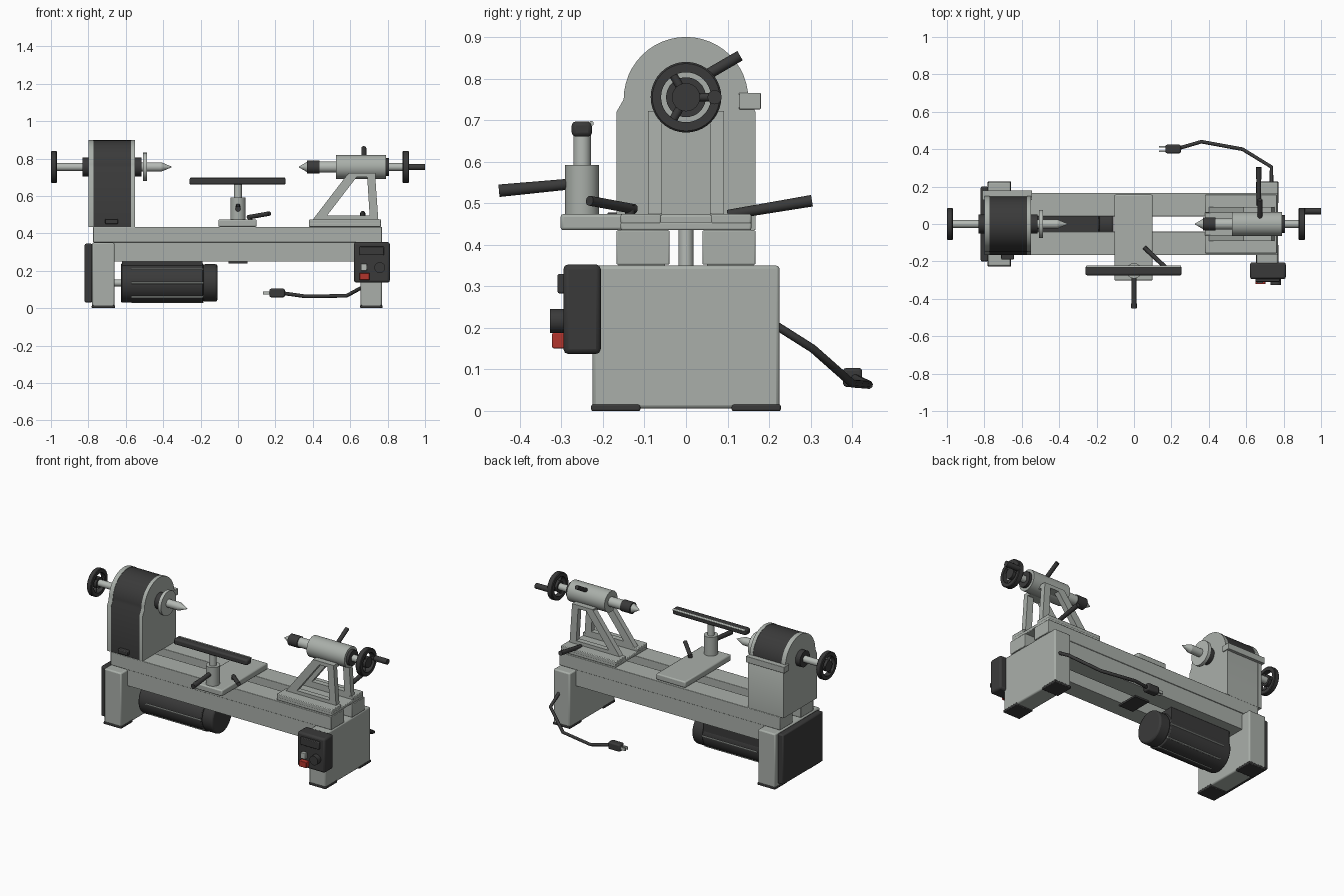
import bpy, bmesh, math
from mathutils import Vector

if "Cube" in bpy.data.objects:
    bpy.data.objects.remove(bpy.data.objects["Cube"])


def material(name, rgb):
    m = bpy.data.materials.new(name)
    m.diffuse_color = (*rgb, 1)
    m.use_nodes = True
    m.node_tree.nodes["Principled BSDF"].inputs["Base Color"].default_value = m.diffuse_color
    return m


GREY = material("grey paint", (0.40, 0.43, 0.40))
STEEL = material("pale steel", (0.46, 0.49, 0.46))
DARK = material("charcoal", (0.042, 0.042, 0.042))
RED = material("red", (0.45, 0.035, 0.025))
AXIS = 0.755  # height of the turning axis


def finish(name, bm, mat, bevel=0.0):
    bmesh.ops.recalc_face_normals(bm, faces=bm.faces[:])
    me = bpy.data.meshes.new(name)
    bm.to_mesh(me)
    bm.free()
    me.materials.append(mat)
    ob = bpy.data.objects.new(name, me)
    bpy.context.collection.objects.link(ob)
    if bevel:
        mod = ob.modifiers.new("bevel", 'BEVEL')
        mod.width, mod.segments = bevel, 2
    bpy.ops.object.select_all(action='DESELECT')
    ob.select_set(True)
    bpy.context.view_layer.objects.active = ob
    bpy.ops.object.shade_smooth_by_angle(angle=math.radians(35))
    return ob


def box(name, x, y, z, mat, bevel=0.0):
    bm = bmesh.new()
    bmesh.ops.create_cube(bm, size=1)
    for v in bm.verts:
        for i, (a, b) in enumerate((x, y, z)):
            v.co[i] = a if v.co[i] < 0 else b
    return finish(name, bm, mat, bevel)


def rod(name, p, q, r, mat, r2=None, seg=24, bevel=0.0):
    p, q = Vector(p), Vector(q)
    bm = bmesh.new()
    bmesh.ops.create_cone(bm, cap_ends=True, segments=seg, radius1=r,
                          radius2=r if r2 is None else r2, depth=(q - p).length)
    turn = (q - p).to_track_quat('Z', 'Y')
    for v in bm.verts:
        v.co = turn @ v.co + (p + q) / 2
    return finish(name, bm, mat, bevel)


def on_axis(name, x0, x1, r, mat, r2=None):
    return rod(name, (x0, 0, AXIS), (x1, 0, AXIS), r, mat, r2, 32)


def prism(name, pts, axis, a, b, mat, bevel=0.0):
    """Extrude a profile in (y, z) along x, or in (x, z) along y."""
    bm = bmesh.new()
    place = (lambda p, t: (t, *p)) if axis == 'x' else (lambda p, t: (p[0], t, p[1]))
    face = bm.faces.new([bm.verts.new(place(p, a)) for p in pts])
    out = bmesh.ops.extrude_face_region(bm, geom=[face])
    step = Vector((b - a, 0, 0) if axis == 'x' else (0, b - a, 0))
    bmesh.ops.translate(bm, vec=step, verts=[v for v in out['geom'] if isinstance(v, bmesh.types.BMVert)])
    return finish(name, bm, mat, bevel)


def handwheel(name, x0, x1):
    # rim spun around the axis, then hub and three spokes
    bm = bmesh.new()
    sec = [(x0, .06), (x1, .06), (x1, .081), (x1 - .004, .085), (x0 + .004, .085), (x0, .081)]
    n = 40
    loops = [[bm.verts.new((x, r * math.cos(i * math.tau / n), AXIS + r * math.sin(i * math.tau / n)))
              for x, r in sec] for i in range(n)]
    for i in range(n):
        a, b = loops[i], loops[(i + 1) % n]
        for j in range(len(sec)):
            k = (j + 1) % len(sec)
            bm.faces.new((a[j], a[k], b[k], b[j]))
    finish(name + "_rim", bm, DARK)
    on_axis(name + "_hub", x0, x1, .034, DARK)
    xm = (x0 + x1) / 2
    for d in (0, 120, 240):
        c, s = math.cos(math.radians(d)), math.sin(math.radians(d))
        rod(name + "_spoke", (xm, .02 * c, AXIS + .02 * s), (xm, .07 * c, AXIS + .07 * s), .01, DARK, seg=12)


# legs, with dark corner feet
for side, x0, x1 in (("left", -.78, -.66), ("right", .655, .77)):
    box(side + "_leg", (x0, x1), (-.225, .225), (.006, .35), GREY, .008)
    for s in (-1, 1):
        y = sorted((s * .11, s * .228))
        box(side + "_foot", (x0 - .002, x1 + .002), y, (0, .016), DARK, .004)

# bed: two rails with a deeper web under each
for s in (-1, 1):
    box("bed_rail", (-.775, .77), sorted((s * .04, s * .167)), (.352, .435), GREY, .003)
    box("bed_web", (-.67, .66), sorted((s * .05, s * .163)), (.25, .353), GREY)

# headstock: arched housing between two end plates
def arch(grow):
    r = .148 + grow
    pts = [(-.165 - grow, .435), (.165 + grow, .435), (.165 + grow, .72)]
    pts += [(r * math.cos(t * math.pi / 24), .75 + r * math.sin(t * math.pi / 24)) for t in range(25)]
    return pts + [(-.165 - grow, .72)]


prism("headstock_left_plate", arch(.002), 'x', -.80, -.772, GREY)
prism("headstock_right_plate", arch(.002), 'x', -.572, -.55, GREY)
housing = prism("headstock_housing", arch(0), 'x', -.773, -.571, GREY)
housing.data.materials.append(DARK)
for f in housing.data.polygons:
    if abs(f.normal.x) < .5 and (f.center.z > .75 or f.center.y < -.1):
        f.material_index = 1
box("cover_latch", (-.71, -.642), (-.19, -.16), (.45, .478), DARK, .005)
box("hinge_bar", (-.812, -.545), (.127, .18), (.726, .765), GREY, .002)

# headstock spindle
handwheel("spindle_wheel", -1.0, -.968)
on_axis("spindle_outer_shaft", -.97, -.82, .021, STEEL)
on_axis("spindle_outer_collar", -.832, -.795, .05, DARK)
on_axis("spindle_inner_collar", -.555, -.515, .05, DARK)
on_axis("spindle_nose", -.52, -.41, .025, STEEL)
on_axis("faceplate", -.507, -.486, .076, STEEL)
on_axis("drive_centre", -.41, -.355, .025, STEEL, .002)

# motor slung under the bed, with pale ribs and a wiring box
rod("motor_body", (-.625, 0, .135), (-.185, 0, .135), .105, DARK, seg=48, bevel=.006)
rod("motor_end_cap", (-.186, 0, .135), (-.11, 0, .135), .1, DARK, seg=48, bevel=.01)
rod("motor_shaft", (-.67, 0, .135), (-.62, 0, .135), .018, STEEL)
for i in range(8):
    a = math.radians(45 * i)
    if i not in (1, 2):
        y, z = .1035 * math.cos(a), .135 + .1035 * math.sin(a)
        rod("motor_rib", (-.57, y, z), (-.185, y, z), .005, STEEL, seg=8)
box("motor_box", (-.62, -.19), (-.05, .1), (.15, .251), DARK, .004)
box("belt_guard", (-.82, -.779), (-.2, .2), (.03, .345), DARK, .008)

# tool rest: sliding base, post, bar and levers
box("rest_base", (-.105, .10), (-.302, .157), (.435, .474), GREY, .007)
rod("rest_clamp_bolt", (0, 0, .25), (0, 0, .44), .018, STEEL)
box("rest_clamp_plate", (-.05, .05), (-.07, .07), (.24, .252), DARK)
rod("rest_socket", (0, -.25, .47), (0, -.25, .592), .041, GREY, seg=32)
rod("rest_post", (0, -.25, .59), (0, -.25, .67), .021, STEEL)
box("rest_bar", (-.26, .255), (-.275, -.226), (.66, .697), DARK, .01)
rod("rest_bar_edge", (-.255, -.228, .692), (.25, -.228, .692), .006, STEEL, seg=12)
rod("rest_post_lever", (0, -.28, .546), (0, -.45, .53), .013, DARK, r2=.015)
rod("rest_base_lever", (.055, -.125, .486), (.168, -.232, .506), .012, DARK)
rod("rest_lever_pivot", (.065, -.135, .47), (.065, -.135, .495), .012, DARK)

# tailstock: base and two open triangular side frames
box("tailstock_base", (.38, .765), (-.157, .157), (.435, .455), GREY, .004)
for s in (-1, 1):
    box("tailstock_slide", (.38, .765), sorted((s * .06, s * .157)), (.45, .474), GREY, .004)
    y0, y1 = sorted((s * .058, s * .092))
    prism("tailstock_front_strut", [(.40, .474), (.46, .474), (.645, .715), (.585, .715)], 'y', y0, y1, GREY)
    prism("tailstock_rear_strut", [(.705, .474), (.75, .474), (.733, .715), (.69, .715)], 'y', y0, y1, GREY)
    box("tailstock_sill", (.42, .74), (y0, y1), (.47, .495), GREY)
    box("tailstock_head", (.588, .734), sorted((s * .03, s * .092)), (.70, .722), GREY)

# tailstock barrel, quill and handwheel
on_axis("barrel", .525, .79, .065, GREY)
on_axis("barrel_collar", .788, .808, .048, DARK)
on_axis("quill", .43, .53, .03, STEEL)
on_axis("quill_chuck", .37, .437, .035, DARK)
on_axis("live_centre", .37, .326, .028, STEEL, .002)
on_axis("feed_screw", .80, .885, .021, STEEL)
handwheel("feed_wheel", .88, .915)
rod("crank_handle", (.91, .069, AXIS), (1.0, .069, AXIS), .017, DARK)
rod("quill_lock_lever", (.673, .03, .797), (.673, .13, .855), .013, DARK)
rod("tailstock_lock_lever", (.667, .10, .472), (.667, .303, .506), .012, DARK, r2=.014)

# control box with display, dial, switch and stop button
box("control_box", (.62, .812), (-.295, -.205), (.137, .353), DARK, .012)
box("display", (.65, .78), (-.309, -.29), (.283, .33), DARK, .004)
rod("speed_dial", (.758, -.29, .217), (.758, -.327, .217), .029, DARK)
box("toggle_switch", (.657, .69), (-.315, -.29), (.2, .238), STEEL, .003)
box("stop_button", (.65, .703), (-.322, -.29), (.151, .188), RED, .003)

# power cord and plug
curve = bpy.data.curves.new("power_cord", 'CURVE')
curve.dimensions, curve.bevel_depth, curve.bevel_resolution = '3D', .01, 2
curve.use_fill_caps = True
path = [(.735, .215, .207), (.735, .305, .15), (.58, .40, .066), (.36, .44, .063), (.24, .405, .08)]
spline = curve.splines.new('POLY')
spline.points.add(len(path) - 1)
for pt, co in zip(spline.points, path):
    pt.co = (*co, 1)
curve.materials.append(DARK)
cord = bpy.data.objects.new("power_cord", curve)
bpy.context.collection.objects.link(cord)
bpy.ops.object.select_all(action='DESELECT')
cord.select_set(True)
bpy.context.view_layer.objects.active = cord
bpy.ops.object.convert(target='MESH')
box("plug", (.168, .25), (.378, .424), (.058, .104), DARK, .008)
for y in (.39, .412):
    box("plug_prong", (.135, .17), (y - .004, y + .004), (.072, .09), STEEL)
